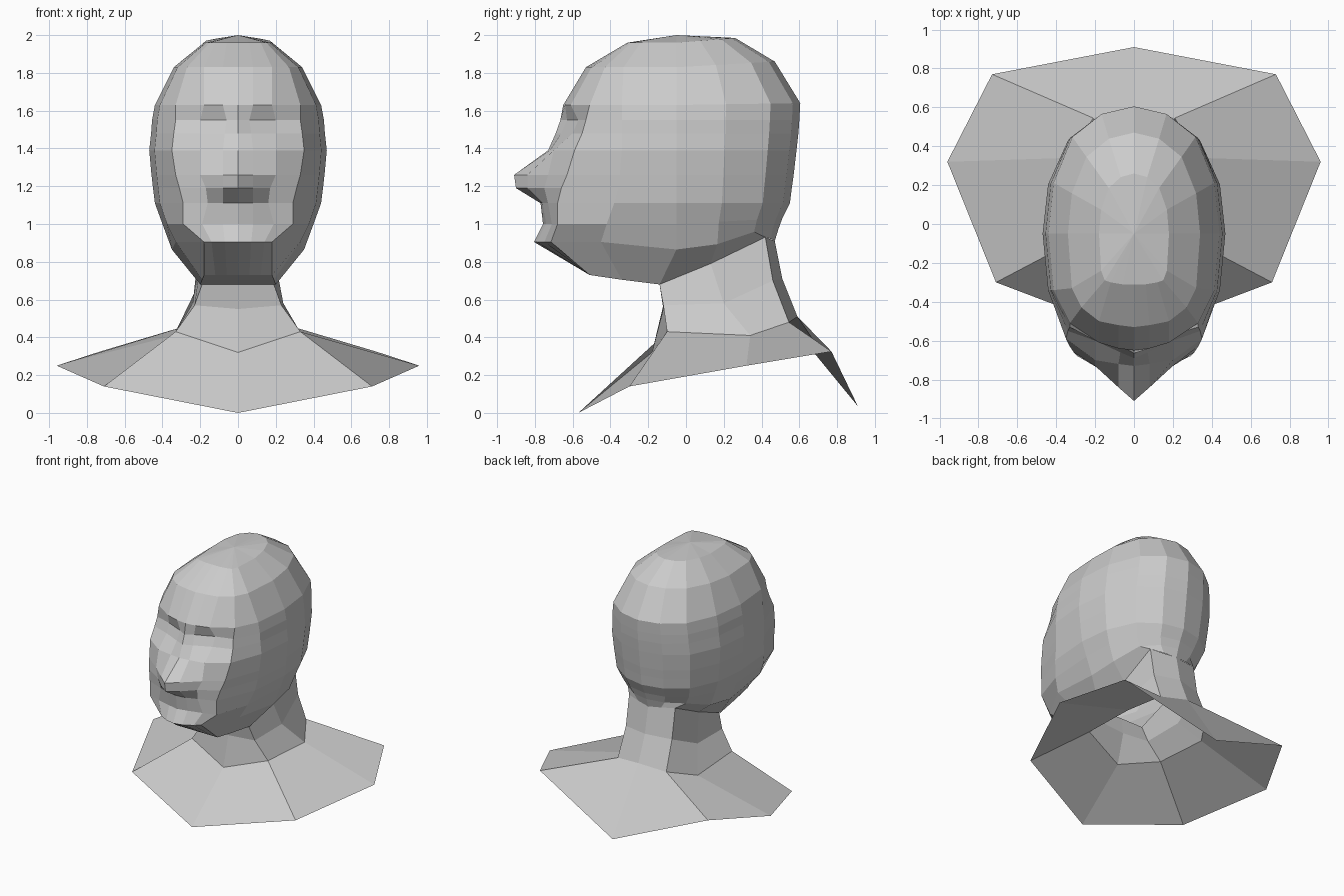
import bpy
import bmesh

default_cube = bpy.data.objects.get("Cube")
if default_cube:
    bpy.data.objects.remove(default_cube, do_unlink=True)

clay = bpy.data.materials.new("clay_grey")
clay.use_nodes = True
clay.diffuse_color = (0.6, 0.6, 0.6, 1)
clay.node_tree.nodes["Principled BSDF"].inputs["Base Color"].default_value = clay.diffuse_color


def mirrored_ring(half):
    """Close a half outline that starts and ends on the centre line."""
    return list(half) + [(-x, y, z) for x, y, z in reversed(half[1:-1])]


def bridge_rings(bm, halves):
    """Join successive half outlines and their mirror images with faces."""
    rings = [[bm.verts.new(point) for point in mirrored_ring(half)] for half in halves]
    for upper, lower in zip(rings, rings[1:]):
        count = len(upper)
        for i in range(count):
            j = (i + 1) % count
            bm.faces.new((upper[i], upper[j], lower[j], lower[i]))
    return rings


def finish_part(bm, name):
    bmesh.ops.remove_doubles(bm, verts=bm.verts, dist=0.0005)
    bmesh.ops.recalc_face_normals(bm, faces=bm.faces)
    mesh = bpy.data.meshes.new(name)
    bm.to_mesh(mesh)
    bm.free()
    mesh.materials.append(clay)
    part = bpy.data.objects.new(name, mesh)
    bpy.context.collection.objects.link(part)
    return part


# Skull outline from the back centre round to the ear, as fractions
SKULL_BACK = ((0, 1), (.38, .94), (.72, .76), (.94, .4), (1, 0))
MIDDLE_Y = -.05


def head_row(z, half_width, back_y, back_lift, temple_y, *face):
    """One level: generated skull back, temple, then face points to the middle."""
    jaw_x, jaw_y, cheek_x, cheek_y, nose_x, nose_y, centre_y = face
    half = [(half_width * u, MIDDLE_Y + (back_y - MIDDLE_Y) * v, z + back_lift * v)
            for u, v in SKULL_BACK]
    half.append((half_width * .94, temple_y, z))
    half += [(jaw_x, jaw_y, z), (cheek_x, cheek_y, z), (nose_x, nose_y, z), (0, centre_y, z)]
    return half


# Crown and forehead
crown = [
    head_row(1.96, .18, .26, .025, -.24, .15, -.29, .12, -.3, .06, -.31, -.31),
    head_row(1.83, .34, .47, .03, -.33, .27, -.43, .18, -.5, .08, -.52, -.53),
    head_row(1.63, .44, .605, .01, -.34, .33, -.51, .18, -.61, .08, -.64, -.65),
]
# Eye sockets down to the cheekbones
eyes = [
    head_row(1.55, .455, .6, 0, -.34, .33, -.53, .2, -.57, .06, -.63, -.665),
    head_row(1.48, .46, .595, 0, -.34, .34, -.55, .2, -.6, .07, -.66, -.69),
    head_row(1.39, .47, .585, 0, -.34, .35, -.59, .2, -.7, .08, -.72, -.73),
]
# Nose, mouth and chin
muzzle = [
    head_row(1.26, .458, .57, 0, -.35, .33, -.63, .2, -.73, .08, -.84, -.91),
    head_row(1.19, .45, .56, 0, -.36, .31, -.66, .17, -.75, .08, -.84, -.9),
    head_row(1.11, .44, .55, 0, -.38, .29, -.68, .16, -.73, .08, -.76, -.77),
    head_row(1, .4, .51, .03, -.42, .29, -.68, .19, -.71, .08, -.74, -.757),
    head_row(.905, .35, .49, .07, -.45, .18, -.715, .14, -.75, .07, -.79, -.805),
]
# The jaw line dips beside the neck
for i in (3, 4):
    x, y, z = muzzle[-1][i]
    muzzle[-1][i] = (x, y, z - .04)
# Underside rim from the nape to below the chin
rim = [(0, .47, .91), (.1, .45, .92), (.2, .42, .93), (.2, .13, .79), (.2, -.14, .68),
       (.19, -.34, .705)] + [(x, -.51, .73) for x in (.18, .12, .06, 0)]

head = bmesh.new()
rings = bridge_rings(head, crown + eyes + muzzle + [rim])
top, bottom = rings[0], rings[-1]
apex = head.verts.new((0, MIDDLE_Y, 2))
for i, corner in enumerate(top):
    head.faces.new((apex, corner, top[(i + 1) % len(top)]))
# Flat panels under the jaw, ahead of the neck
for i in (4, 5):
    head.faces.new((bottom[i], bottom[i + 1], bottom[-i - 1], bottom[-i]))
finish_part(head, "head")

# Neck flaring into the collar, listed from front centre to back centre
neck_top = [(0, -.14, .68), (.19, -.14, .68), (.2, .13, .79), (.2, .42, .93), (0, .47, .91)]
neck_middle = [(0, -.12, .55), (.23, -.12, .57), (.24, .2, .58), (.2, .46, .7), (0, .51, .71)]
neck_base = [(0, -.18, .32), (.33, -.1, .43), (.34, .34, .41), (.21, .545, .48), (0, .59, .51)]
collar_edge = [(0, -.57, 0), (.71, -.3, .14), (.96, .32, .25), (.73, .77, .325), (0, .91, .035)]

neck = bmesh.new()
bridge_rings(neck, [neck_top, neck_middle, neck_base])
finish_part(neck, "neck")

shoulders = bmesh.new()
bridge_rings(shoulders, [neck_base, collar_edge])
finish_part(shoulders, "shoulders")
